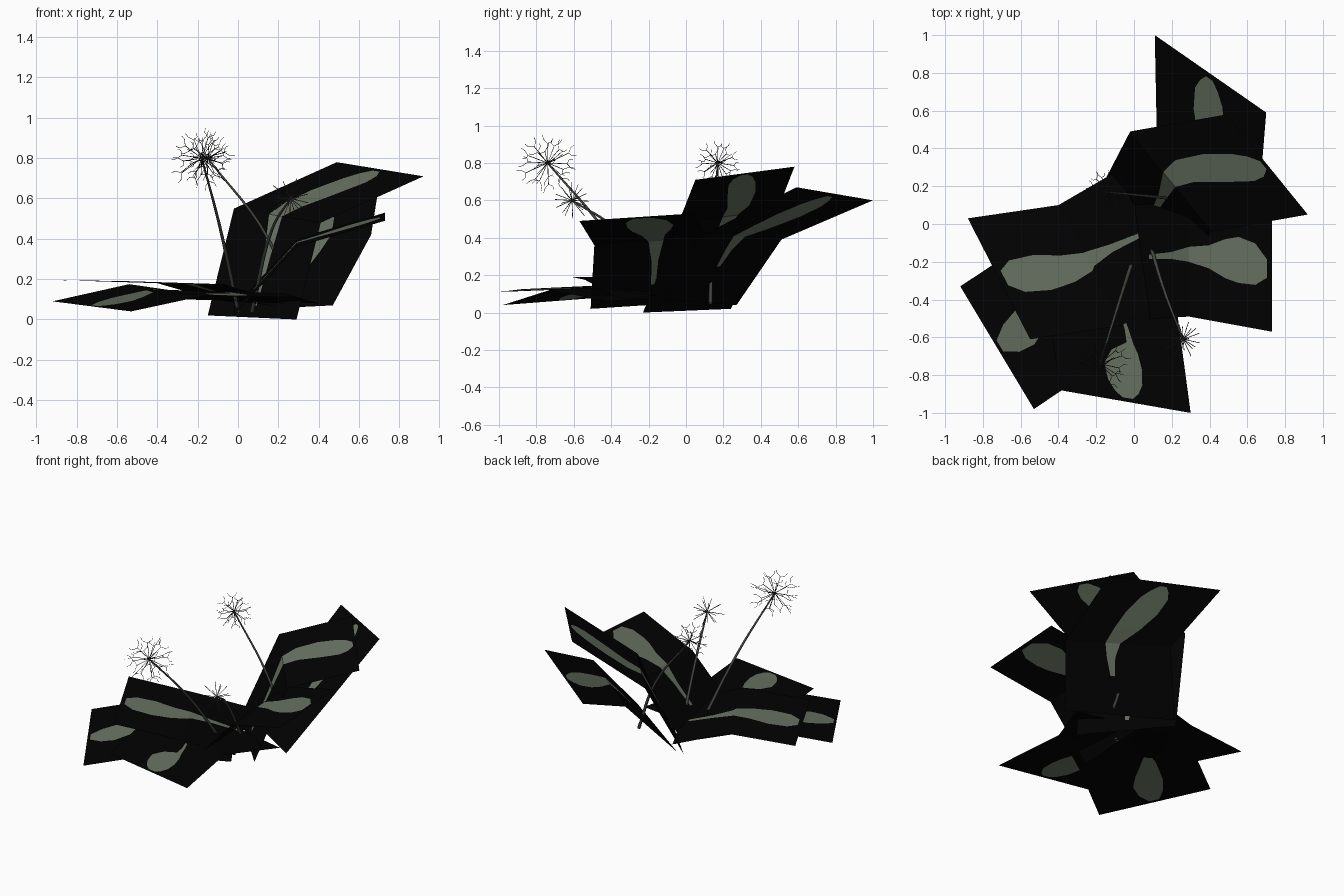
import bpy, bmesh, math, random
from mathutils import Vector

random.seed(4)
cube = bpy.data.objects.get("Cube")
if cube:
    bpy.data.objects.remove(cube, do_unlink=True)


def material(name, rgb):
    m = bpy.data.materials.new(name)
    m.use_nodes = True
    m.diffuse_color = (*rgb, 1)
    bsdf = m.node_tree.nodes["Principled BSDF"]
    bsdf.inputs["Base Color"].default_value = (*rgb, 1)
    bsdf.inputs["Roughness"].default_value = 0.9
    return m


black = material("card black", (0.0005, 0.0005, 0.0005))
green = material("leaf grey green", (0.135, 0.168, 0.12))
stalk = material("stalk grey", (0.055, 0.06, 0.05))
dark = material("floret dark", (0.02, 0.02, 0.019))


def leaf_card(name, base, mid, tip, blade):
    """Folded card, given by left and right corners, with a leaf cut into it.
    Blade rows: position along the card, shift to the left, half width."""
    base, mid, tip = [[Vector(p) for p in pair] for pair in (base, mid, tip)]

    def point(u, v):
        a, b, t = (base, mid, v * 2) if v <= 0.5 else (mid, tip, v * 2 - 1)
        return a[0].lerp(b[0], t).lerp(a[1].lerp(b[1], t), u)

    # plain rows close the card at both ends, and at the fold if needed
    start, end = blade[0], blade[-1]
    before = [(0, *start[1:])] + ([(0.5, *start[1:])] if start[0] > 0.5 else [])
    rows = before + blade + [(1, *end[1:])]
    bm = bmesh.new()
    grid = []
    for v, shift, half in rows:
        c = 0.5 - shift
        grid.append([bm.verts.new(point(u, v)) for u in (0, c - half, c + half, 1)])
    for i in range(len(grid) - 1):
        for j in range(3):
            f = bm.faces.new((grid[i][j], grid[i][j + 1], grid[i + 1][j + 1], grid[i + 1][j]))
            f.material_index = int(j == 1 and len(before) <= i < len(grid) - 2)
    bmesh.ops.recalc_face_normals(bm, faces=bm.faces)
    if sum(f.normal.z for f in bm.faces) < 0:
        bmesh.ops.reverse_faces(bm, faces=bm.faces)
    mesh = bpy.data.meshes.new(name)
    bm.to_mesh(mesh)
    bm.free()
    mesh.materials.append(black)
    mesh.materials.append(green)
    bpy.context.collection.objects.link(bpy.data.objects.new(name, mesh))


# Upright leaves
leaf_card("tall_leaf", [(-0.15, 0.24, 0.02), (0.29, -0.23, 0)],
          [(-0.02, 0.49, 0.55), (0.41, -0.04, 0.48)],
          [(0.49, 0.58, 0.78), (0.92, 0.05, 0.71)],
          [(0.06, 0, 0.02), (0.3, 0, 0.035), (0.5, 0.02, 0.075), (0.6, 0.07, 0.11),
           (0.75, 0.05, 0.14), (0.88, 0.01, 0.135), (0.94, 0, 0.1), (0.98, 0, 0.04)])
leaf_card("back_leaf", [(-0.12, 0.27, 0.04), (0.47, -0.13, 0.07)],
          [(0.12, 0.51, 0.39), (0.66, 0.1, 0.42)],
          [(0.11, 1.0, 0.6), (0.7, 0.59, 0.67)],
          [(0.27, -0.06, 0.02), (0.4, -0.07, 0.04), (0.5, -0.05, 0.07), (0.62, -0.02, 0.12),
           (0.75, 0, 0.145), (0.87, 0.01, 0.125), (0.93, 0.01, 0.08), (0.97, 0.01, 0.03)])
leaf_card("left_leaf", [(-0.02, 0.1, 0.06), (-0.02, -0.51, 0.02)],
          [(0.29, 0.12, 0.4), (0.29, -0.49, 0.36)],
          [(0.73, 0.04, 0.53), (0.73, -0.57, 0.49)],
          [(0.16, 0.04, 0.02), (0.35, 0.04, 0.03), (0.5, 0.04, 0.065), (0.62, 0.05, 0.1),
           (0.72, 0.06, 0.17), (0.8, 0.07, 0.2), (0.9, 0.06, 0.18), (0.97, 0.04, 0.08)])

# Low spreading leaves
leaf_card("right_leaf", [(0.23, -0.36, 0.08), (-0.09, 0.28, 0.09)],
          [(-0.07, -0.54, 0.175), (-0.4, 0.1, 0.18)],
          [(-0.55, -0.61, 0.19), (-0.88, 0.03, 0.195)],
          [(0.03, 0, 0.015), (0.3, -0.03, 0.03), (0.47, -0.04, 0.06), (0.5, -0.03, 0.075),
           (0.62, 0, 0.11), (0.76, 0, 0.145), (0.9, 0, 0.13), (0.97, 0, 0.06)])
leaf_card("front_leaf", [(0.4, -0.1, 0.08), (-0.28, 0.02, 0.1)],
          [(0.23, -0.48, 0.13), (-0.47, -0.36, 0.15)],
          [(0.3, -1.0, 0.11), (-0.39, -0.88, 0.125)],
          [(0.56, 0.07, 0.012), (0.62, 0.09, 0.015), (0.69, 0.1, 0.025), (0.74, 0.05, 0.1),
           (0.82, 0.02, 0.145), (0.9, 0.02, 0.13), (0.95, 0.02, 0.09), (0.98, 0.02, 0.04)])
leaf_card("front_right_leaf", [(0.24, -0.42, 0.06), (-0.15, 0.24, 0.11)],
          [(-0.16, -0.73, 0.12), (-0.54, -0.08, 0.175)],
          [(-0.53, -0.98, 0.04), (-0.92, -0.33, 0.09)],
          [(0.52, -0.1, 0.03), (0.6, -0.08, 0.07), (0.7, -0.04, 0.11), (0.8, -0.01, 0.135),
           (0.9, 0, 0.11), (0.98, 0, 0.045)])


def wires(name, lines, radius, mat):
    """Thin straight strands through lists of points."""
    curve = bpy.data.curves.new(name, "CURVE")
    curve.dimensions = "3D"
    curve.bevel_depth = radius
    curve.bevel_resolution = 0
    for pts in lines:
        s = curve.splines.new("POLY")
        s.points.add(len(pts) - 1)
        for sp, p in zip(s.points, pts):
            sp.co = (*p, 1)
    curve.materials.append(mat)
    bpy.context.collection.objects.link(bpy.data.objects.new(name, curve))


def stem(name, pts):
    """Gently bent stalk, thinner towards the head."""
    curve = bpy.data.curves.new(name, "CURVE")
    curve.dimensions = "3D"
    curve.bevel_depth = 0.008
    curve.bevel_resolution = 1
    curve.resolution_u = 6
    s = curve.splines.new("BEZIER")
    s.bezier_points.add(len(pts) - 1)
    for bp, p, r in zip(s.bezier_points, pts, (1.3, 1, 0.6)):
        bp.co = p
        bp.radius = r
        bp.handle_left_type = bp.handle_right_type = "AUTO"
    curve.materials.append(stalk)
    bpy.context.collection.objects.link(bpy.data.objects.new(name, curve))


def flower(name, path, radius, count, forked):
    stem(name + "_stalk", path)
    centre = Vector(path[-1])
    spokes, forks = [], []
    for i in range(count):
        # evenly spread directions
        z = 1 - 2 * (i + 0.5) / count
        a = i * math.pi * (3 - math.sqrt(5))
        r = math.sqrt(1 - z * z)
        d = Vector((r * math.cos(a), r * math.sin(a), z))
        end = centre + d * radius * random.uniform(0.7, 0.9)
        spokes.append([centre, end])
        if forked:
            side = d.orthogonal().normalized()
            for k in (-1, 1):
                knee = end + (d * 0.12 + side * k * 0.22) * radius
                forks.append([end, knee, knee + (d * 0.15 + side * k * 0.05) * radius])
    wires(name + "_spokes", spokes, 0.0018, stalk if not forked else dark)
    if forks:
        wires(name + "_florets", forks, 0.0013, dark)


# Flower heads on long stalks
flower("front_flower", [(0, -0.17, 0.04), (-0.09, -0.45, 0.46), (-0.18, -0.74, 0.8)], 0.145, 22, True)
flower("back_flower", [(0.28, 0.13, 0.05), (0.15, 0.14, 0.4), (-0.15, 0.17, 0.8)], 0.105, 20, True)
flower("left_flower", [(0.07, -0.05, 0.04), (0.17, -0.38, 0.45), (0.26, -0.61, 0.6)], 0.125, 22, False)
